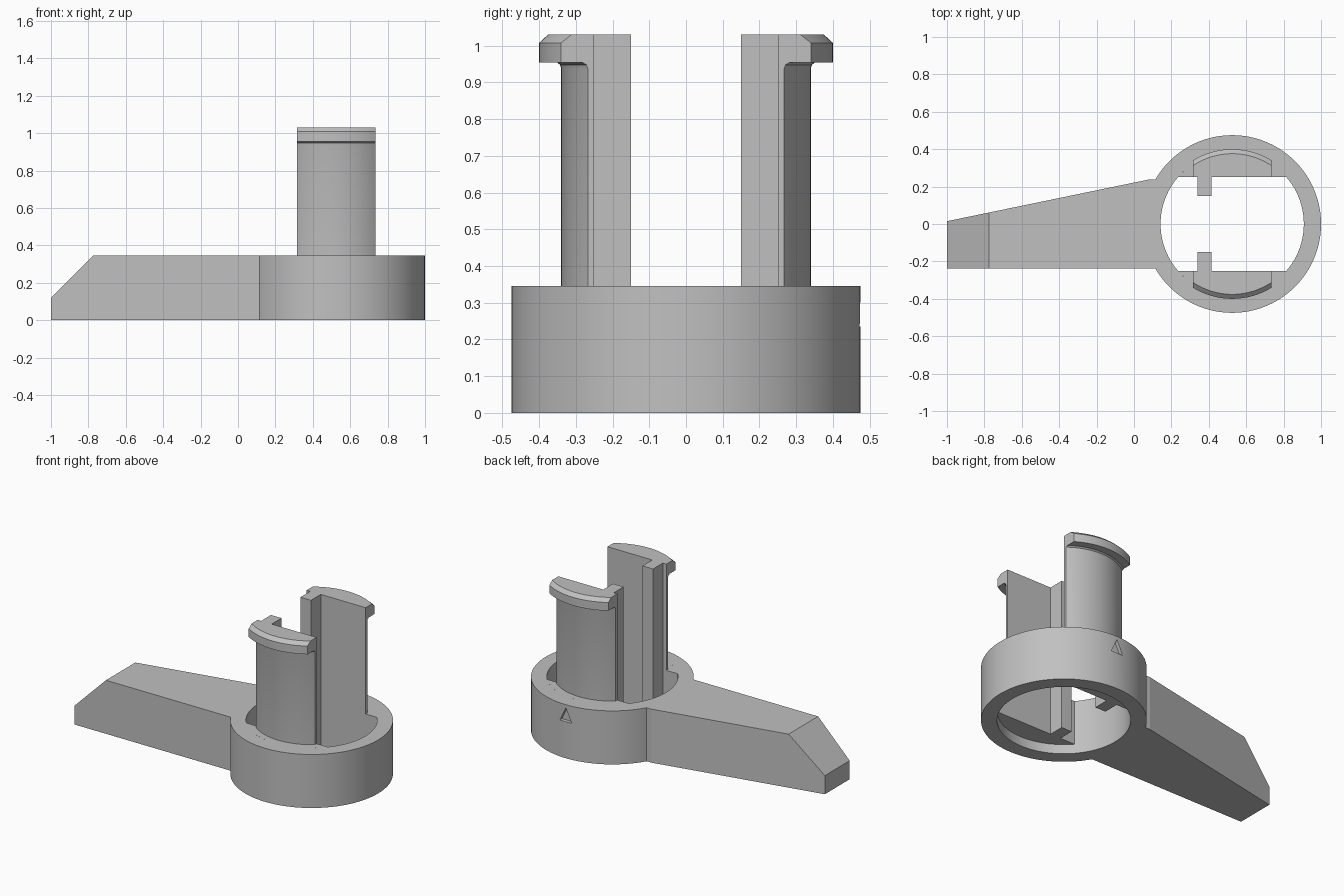
import bpy, bmesh, math
from mathutils import Vector

cube = bpy.data.objects.get("Cube")
if cube:
    bpy.data.objects.remove(cube, do_unlink=True)

CX = 0.525                       # axis of the ring
R_OUT, R_IN = 0.475, 0.383       # ring radii
H = 0.345                        # body height
TOP = 1.03                       # post height
FLAT = 0.25                      # inner flat of the posts
FLOOR = 0.06                     # underside of the posts

grey = bpy.data.materials.new("light grey plastic")
grey.use_nodes = True
grey.diffuse_color = (0.53, 0.53, 0.53, 1)
grey.node_tree.nodes["Principled BSDF"].inputs["Base Color"].default_value = (0.53, 0.53, 0.53, 1)


def finish(bm, name):
    bmesh.ops.recalc_face_normals(bm, faces=bm.faces)
    mesh = bpy.data.meshes.new(name)
    bm.to_mesh(mesh)
    bm.free()
    mesh.materials.append(grey)
    ob = bpy.data.objects.new(name, mesh)
    bpy.context.collection.objects.link(ob)
    return ob


def smooth(ob):
    bpy.ops.object.select_all(action='DESELECT')
    ob.select_set(True)
    bpy.context.view_layer.objects.active = ob
    bpy.ops.object.shade_smooth_by_angle(angle=math.radians(30))


def loft(layers, closed=False):
    """Join equal outlines (lists of 3D points) into a solid."""
    bm = bmesh.new()
    rows = [[bm.verts.new(p) for p in layer] for layer in layers]
    n = len(rows[0])
    pairs = list(zip(rows, rows[1:]))
    if closed:
        pairs.append((rows[-1], rows[0]))
    else:
        bm.faces.new(rows[0])
        bm.faces.new(rows[-1])
    for a, b in pairs:
        for i in range(n):
            j = (i + 1) % n
            bm.faces.new((a[i], a[j], b[j], b[i]))
    return bm


def prism(outline, z0, z1):
    return loft([[(x, y, z) for x, y in outline] for z in (z0, z1)])


def arc(r, a0, a1, n):
    return [(CX + r * math.cos(a0 + (a1 - a0) * i / n),
             r * math.sin(a0 + (a1 - a0) * i / n)) for i in range(n + 1)]


def segment(r, half_width, side):
    """Slice of a disc between the inner flat and the arc of radius r."""
    a = math.acos(half_width / r)
    pts = arc(r, a, math.pi - a, 24)
    pts = [(CX + half_width, FLAT)] + pts + [(CX - half_width, FLAT)]
    return [(x, y * side) for x, y in pts]


# Ring, swept as a square section around its axis
N = 96
section = ((R_IN, 0), (R_OUT, 0), (R_OUT, H), (R_IN, H))
ring = finish(loft([[(CX + r * math.cos(t), r * math.sin(t), z) for r, z in section]
                    for t in (math.tau * k / N for k in range(N))], closed=True), "ring")

# Engraved triangular pointer mark on the back of the ring
mark = [(CX - 0.042, 0.235), (CX + 0.042, 0.235), (CX, 0.325)]
cutter = finish(loft([[(x, y, z) for x, z in mark] for y in (0.452, 0.52)]), "mark_cutter")
cutter.hide_render = True
cut = ring.modifiers.new("mark", 'BOOLEAN')
cut.operation, cut.object, cut.solver = 'DIFFERENCE', cutter, 'EXACT'
bpy.context.view_layer.objects.active = ring
bpy.ops.object.modifier_apply(modifier=cut.name)
bpy.data.objects.remove(cutter, do_unlink=True)
smooth(ring)

# Tapered handle that meets the ring along its arc, tip cut on a slope
w = 0.238
a = math.asin(w / R_OUT)
outline = [(-1, 0.015), (-1, -w)] + arc(R_OUT, math.pi + a, math.pi - a, 16) + [(0.08, w)]
bm = prism(outline, 0, H)
cut = bmesh.ops.bisect_plane(bm, geom=bm.verts[:] + bm.edges[:] + bm.faces[:],
                             plane_co=Vector((-0.775, 0, H)),
                             plane_no=Vector((-1, 0, 1)), clear_outer=True)
bmesh.ops.holes_fill(bm, edges=[e for e in bm.edges if e.is_boundary])
finish(bm, "handle")

# Two mirrored clip posts, each with a foot, a hooked lip and a rib
post_profile = ((FLOOR, 0.34), (0.938, 0.34), (0.948, 0.343), (0.955, 0.352),
                (0.955, 0.4), (1.008, 0.4), (TOP, 0.376))
for side, word in ((1, "back"), (-1, "front")):
    foot_half = math.sqrt(R_IN ** 2 - FLAT ** 2) - 0.001
    foot = finish(prism(segment(R_IN, foot_half, side), FLOOR, H), word + "_foot")
    smooth(foot)
    post = finish(loft([[(x, y, z) for x, y in segment(r, 0.21, side)]
                        for z, r in post_profile]), word + "_post")
    smooth(post)
    rib = [(0.34, 0.15), (0.415, 0.15), (0.415, FLAT), (0.34, FLAT)]
    finish(prism([(x, y * side) for x, y in rib], FLOOR, TOP), word + "_rib")
